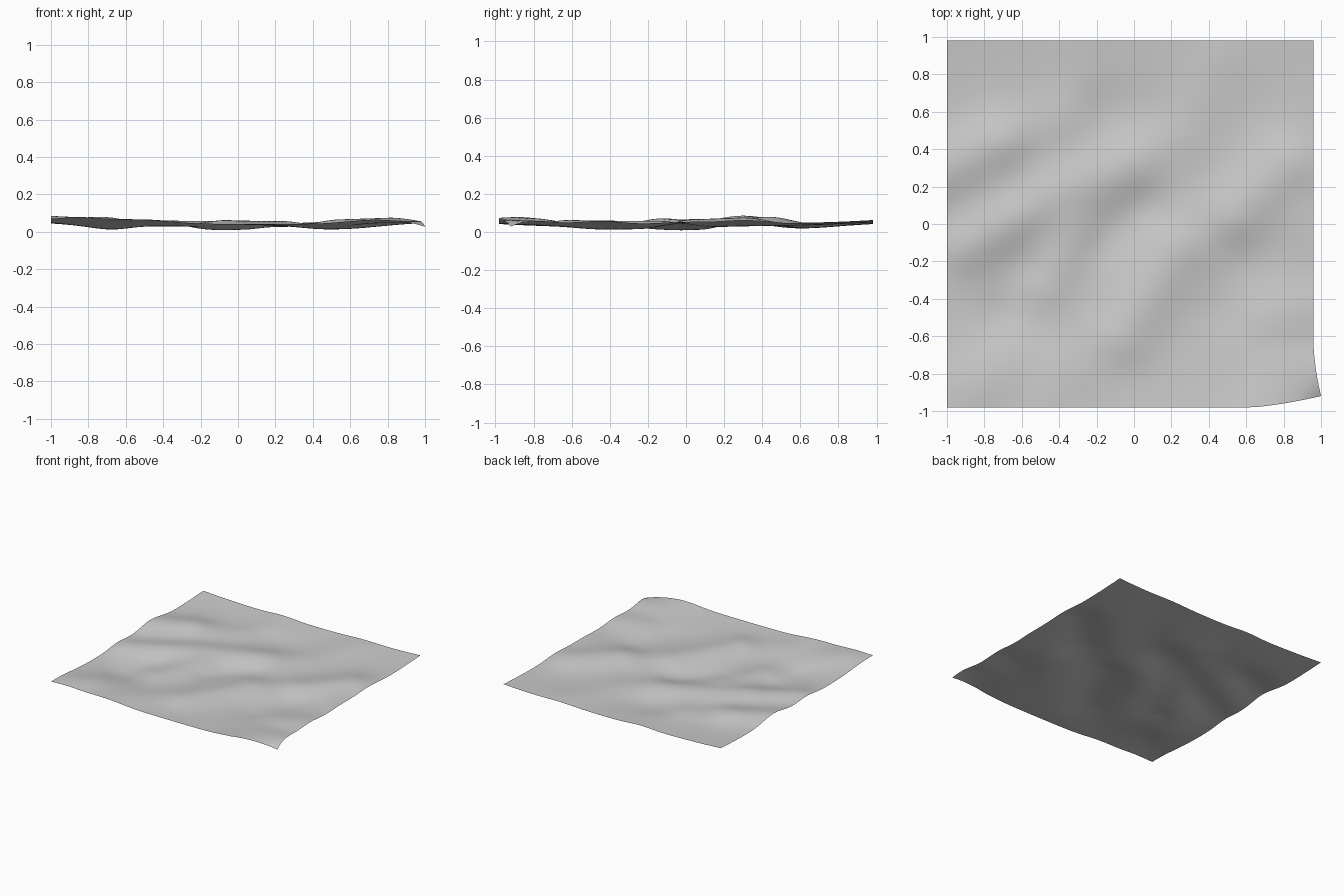
import bpy
import bmesh
import math
from mathutils import Vector

cube = bpy.data.objects.get("Cube")
if cube:
    bpy.data.objects.remove(cube, do_unlink=True)

STEPS = 80
LEFT, RIGHT, HALF_Y = -1.0, 0.96, 0.98

# Folds: start, end, half width, height (negative heights are hollows)
FOLDS = [
    ((-1.1, 0.25), (-0.75, 0.42), 0.17, 0.042),
    ((-0.60, 0.48), (-0.40, 0.56), 0.15, 0.016),
    ((-0.90, -0.12), (-0.65, 0.02), 0.15, 0.034),
    ((-0.45, 0.14), (0.00, 0.32), 0.17, 0.036),
    ((-0.48, -0.32), (-0.32, -0.08), 0.14, 0.022),
    ((-0.06, -0.60), (0.22, -0.15), 0.17, 0.036),
    ((0.55, 0.05), (0.80, 0.30), 0.18, 0.042),
    ((0.28, 0.50), (0.45, 0.85), 0.18, 0.014),
    ((-0.50, -1.0), (-0.38, -0.80), 0.18, 0.018),
    ((0.65, -1.0), (0.75, -0.80), 0.15, 0.012),
    ((0.72, -0.50), (0.95, -0.44), 0.15, 0.016),
    ((-0.28, 1.0), (-0.25, 0.80), 0.14, 0.012),
    ((0.95, -0.05), (0.90, 0.00), 0.15, 0.010),
    ((-0.82, -0.85), (-0.75, -0.80), 0.20, 0.030),
    ((-0.68, -0.45), (-0.62, -0.28), 0.16, -0.020),
    ((-0.18, -0.10), (0.02, 0.08), 0.13, -0.017),
    ((-0.10, 0.60), (0.05, 0.62), 0.18, -0.010),
    ((0.50, -0.45), (0.58, -0.22), 0.17, -0.014),
]


def fold_height(p, start, end, width, height):
    a, b = Vector(start), Vector(end)
    along = b - a
    t = max(0.0, min(1.0, (p - a).dot(along) / along.length_squared))
    return height * math.exp(-((p - a - along * t).length / width) ** 2)


def sheet_height(p):
    # Shallow dish with raised rim, plus the folds
    z = 0.022 + 0.021 * (abs(p.x) ** 3 + abs(p.y) ** 3)
    return z + sum(fold_height(p, *f) for f in FOLDS)


# Cloth sheet
bm = bmesh.new()
bmesh.ops.create_grid(bm, x_segments=STEPS, y_segments=STEPS, size=1)
for v in bm.verts:
    x = LEFT + (v.co.x + 1) / 2 * (RIGHT - LEFT)
    y = v.co.y * HALF_Y
    z = sheet_height(Vector((x, y)))
    # Turned-down, pulled-out front corner
    u = max(0, (x - 0.62) / 0.34)
    w = max(0, (-y - 0.64) / 0.34)
    pull = (u * w) ** 1.5
    v.co = (x + 0.04 * pull, y + 0.06 * pull, z + 0.022 * u * w - 0.055 * pull ** 2)

mesh = bpy.data.meshes.new("cloth_sheet")
bm.to_mesh(mesh)
bm.free()
sheet = bpy.data.objects.new("cloth_sheet", mesh)
bpy.context.collection.objects.link(sheet)

# Plain grey cloth
grey = bpy.data.materials.new("light_grey_cloth")
grey.use_nodes = True
colour = (0.6, 0.6, 0.6, 1)
grey.diffuse_color = colour
grey.node_tree.nodes["Principled BSDF"].inputs["Base Color"].default_value = colour
mesh.materials.append(grey)
mesh.polygons.foreach_set("use_smooth", [True] * len(mesh.polygons))
